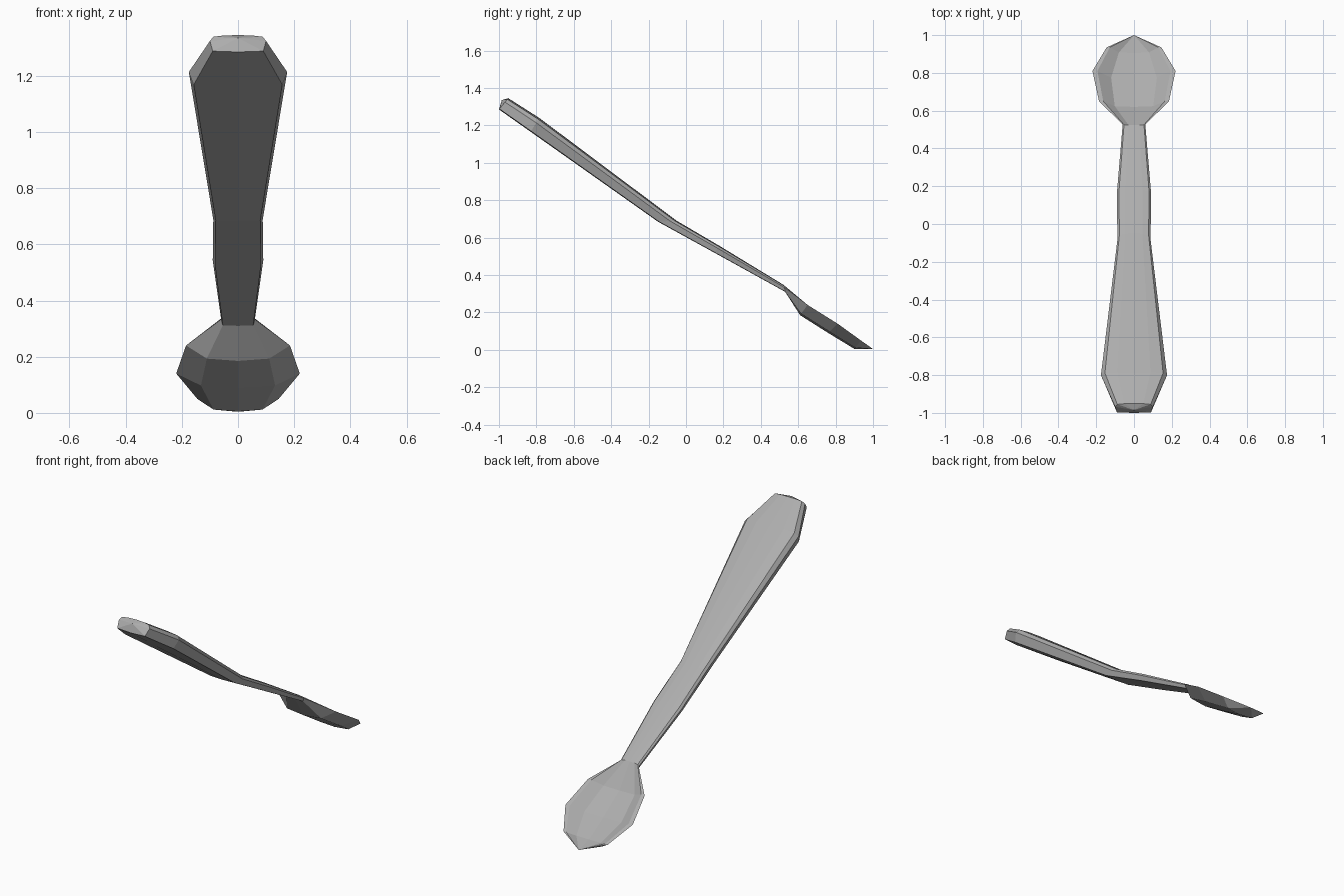
import bpy
import bmesh
from mathutils import Vector

cube = bpy.data.objects.get("Cube")
if cube:
    bpy.data.objects.remove(cube, do_unlink=True)

metal = bpy.data.materials.new("grey metal")
metal.use_nodes = True
GREY = (0.42, 0.42, 0.42, 1)
metal.diffuse_color = GREY
metal.node_tree.nodes["Principled BSDF"].inputs["Base Color"].default_value = GREY


def handle_section(w, ty, tz, by, bz):
    """Half section of the bar: crowned top, chamfered edge, flat underside."""
    top, bottom = Vector((0, ty, tz)), Vector((0, by, bz))

    def point(x, drop):
        return top.lerp(bottom, drop) + Vector((x * w, 0, 0))

    return [top, point(0.5, 0.02), point(0.88, 0.1),
            point(1, 0.35), point(0.9, 0.95), bottom]


def bowl_section(w, rim, floor, under):
    """Half section of the bowl: dished floor, thin rim, rounded underside."""
    rim, floor, under = (Vector((0, y, z)) for y, z in (rim, floor, under))
    side = Vector((w, 0, 0))
    return [floor, floor.lerp(rim, 0.12) + side * 0.55,
            rim + side * 0.88, rim + side,
            under.lerp(rim, 0.15) + side * 0.6, under]


def loft(name, sections, tip):
    """Skin the half sections, close them at the tip and mirror across x."""
    bm = bmesh.new()
    rows = [[bm.verts.new(p) for p in s] for s in sections]
    for a, b in zip(rows, rows[1:]):
        for i in range(len(a) - 1):
            bm.faces.new((a[i], a[i + 1], b[i + 1], b[i]))
    end = bm.verts.new(tip)
    last = rows[-1]
    for p, q in zip(last, last[1:]):
        bm.faces.new((p, q, end))
    copy = bmesh.ops.duplicate(bm, geom=bm.verts[:] + bm.edges[:] + bm.faces[:])
    for v in copy["geom"]:
        if isinstance(v, bmesh.types.BMVert):
            v.co.x = -v.co.x
    bmesh.ops.remove_doubles(bm, verts=bm.verts[:], dist=0.0005)
    bmesh.ops.recalc_face_normals(bm, faces=bm.faces[:])
    # Open shells: make sure the top faces upward
    if max(bm.faces, key=lambda f: f.calc_center_median().dot(Vector((0, 0.6, 0.8)))).normal.z < 0:
        bmesh.ops.reverse_faces(bm, faces=bm.faces[:])
    mesh = bpy.data.meshes.new(name)
    bm.to_mesh(mesh)
    bm.free()
    mesh.materials.append(metal)
    bpy.context.collection.objects.link(bpy.data.objects.new(name, mesh))


# Shared ring where handle and bowl meet
neck = handle_section(0.06, 0.525, 0.345, 0.53, 0.31)

# Handle: slim neck, narrow waist, wide blunt end
loft("handle", [
    neck,
    handle_section(0.09, 0.18, 0.555, 0.15, 0.52),
    handle_section(0.088, -0.05, 0.69, -0.15, 0.685),
    handle_section(0.175, -0.785, 1.24, -0.83, 1.165),
    handle_section(0.1, -0.95, 1.345, -1.0, 1.285),
], (0, -0.985, 1.335))

# Bowl: shallow faceted dish
loft("bowl", [
    neck,
    bowl_section(0.185, (0.65, 0.24), (0.62, 0.21), (0.61, 0.185)),
    bowl_section(0.22, (0.81, 0.14), (0.77, 0.11), (0.76, 0.09)),
    bowl_section(0.145, (0.935, 0.05), (0.905, 0.03), (0.9, 0.005)),
], (0, 1.0, 0.004))
